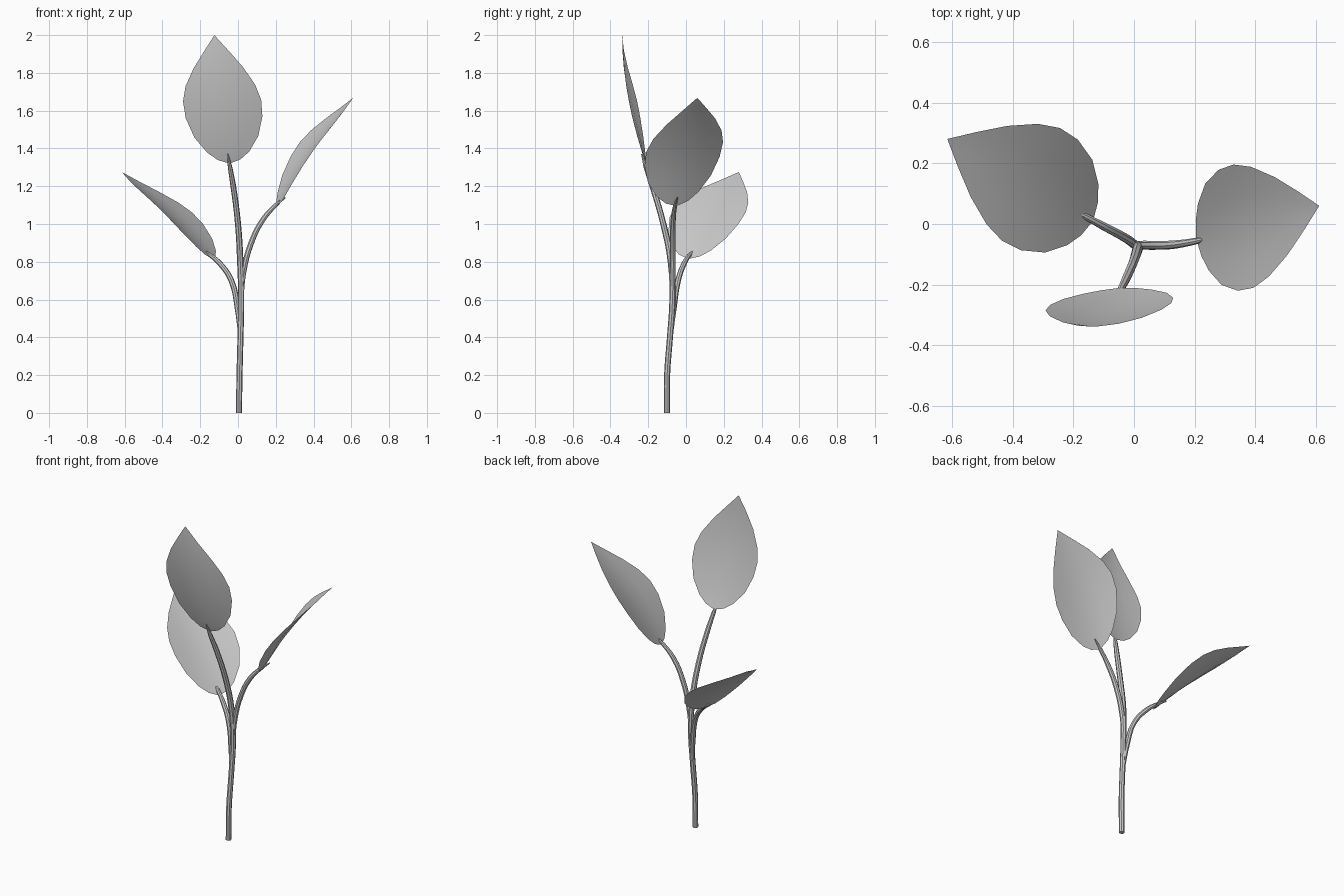
import bpy
from mathutils import Vector

if "Cube" in bpy.data.objects:
    bpy.data.objects.remove(bpy.data.objects["Cube"])

# half-width of the leaf along its length: (fraction of length, fraction of half-width)
OUTLINE = [(.03, .29), (.09, .54), (.21, .82), (.36, .98), (.49, 1), (.61, .89), (.75, .63), (.88, .31)]
ACROSS = [-1, -.5, 0, .5, 1]


def smooth(obj):
    for p in obj.data.polygons:
        p.use_smooth = True


def stem(name, points):
    """Tapered round stem through points of (x, y, z, radius)."""
    cu = bpy.data.curves.new(name, 'CURVE')
    cu.dimensions = '3D'
    cu.bevel_depth = 1
    cu.bevel_resolution = 2
    cu.resolution_u = 4
    cu.use_fill_caps = True
    sp = cu.splines.new('BEZIER')
    sp.bezier_points.add(len(points) - 1)
    for bp, (x, y, z, r) in zip(sp.bezier_points, points):
        bp.co = (x, y, z)
        bp.radius = r
        bp.handle_left_type = bp.handle_right_type = 'AUTO'
    obj = bpy.data.objects.new(name, cu)
    bpy.context.collection.objects.link(obj)
    bpy.ops.object.select_all(action='DESELECT')
    obj.select_set(True)
    bpy.context.view_layer.objects.active = obj
    bpy.ops.object.convert(target='MESH')
    bpy.ops.object.shade_smooth_by_angle()


def leaf(name, base, tip, side, bow, cup=.03):
    """Pointed leaf sheet; bow lifts the midrib, cup lifts the edges."""
    base, tip, side = Vector(base), Vector(tip), Vector(side)
    axis = tip - base
    n = axis.cross(side).normalized()
    if n.z < 0:
        n = -n
    verts = [base]
    for t, w in OUTLINE:
        for s in ACROSS:
            lift = bow * 4 * t * (1 - t) + cup * (s * w) ** 2
            verts.append(base + axis * t + side * s * w + n * lift)
    verts.append(tip)
    k, last = len(ACROSS), len(verts) - 1
    faces = []
    for j in range(k - 1):
        faces.append((0, 2 + j, 1 + j))
        for i in range(len(OUTLINE) - 1):
            a = 1 + i * k + j
            faces.append((a, a + 1, a + k + 1, a + k))
        faces.append((last - k + j, last - k + j + 1, last))
    me = bpy.data.meshes.new(name)
    me.from_pydata(verts, [], faces)
    obj = bpy.data.objects.new(name, me)
    bpy.context.collection.objects.link(obj)
    smooth(obj)


# stems
stem("main_stem", [(.005, -.1, 0, .016), (.008, -.1, .2, .016), (.013, -.085, .4, .016),
                   (.017, -.072, .6, .016), (.012, -.08, .8, .017), (0, -.12, 1.0, .016),
                   (-.025, -.178, 1.2, .015), (-.042, -.212, 1.3, .012), (-.054, -.235, 1.37, .003)])
stem("left_branch", [(.012, -.08, .42, .012), (-.002, -.065, .55, .015), (-.035, -.042, .70, .015),
                     (-.095, -.01, .79, .014), (-.155, .022, .84, .011), (-.2, .045, .865, .003)])
stem("right_branch", [(.018, -.072, .62, .012), (.03, -.07, .75, .015), (.07, -.07, .90, .015),
                      (.13, -.068, 1.02, .014), (.2, -.057, 1.10, .011), (.25, -.045, 1.14, .003)])

# leaves
leaf("centre_leaf", (-.045, -.21, 1.32), (-.125, -.338, 2.0), (.207, .012, .005), -.03)
leaf("left_leaf", (-.135, .01, .815), (-.615, .28, 1.275), (.095, .186, -.018), .022)
leaf("right_leaf", (.205, -.05, 1.095), (.61, .06, 1.668), (-.033, .203, .025), .025)
